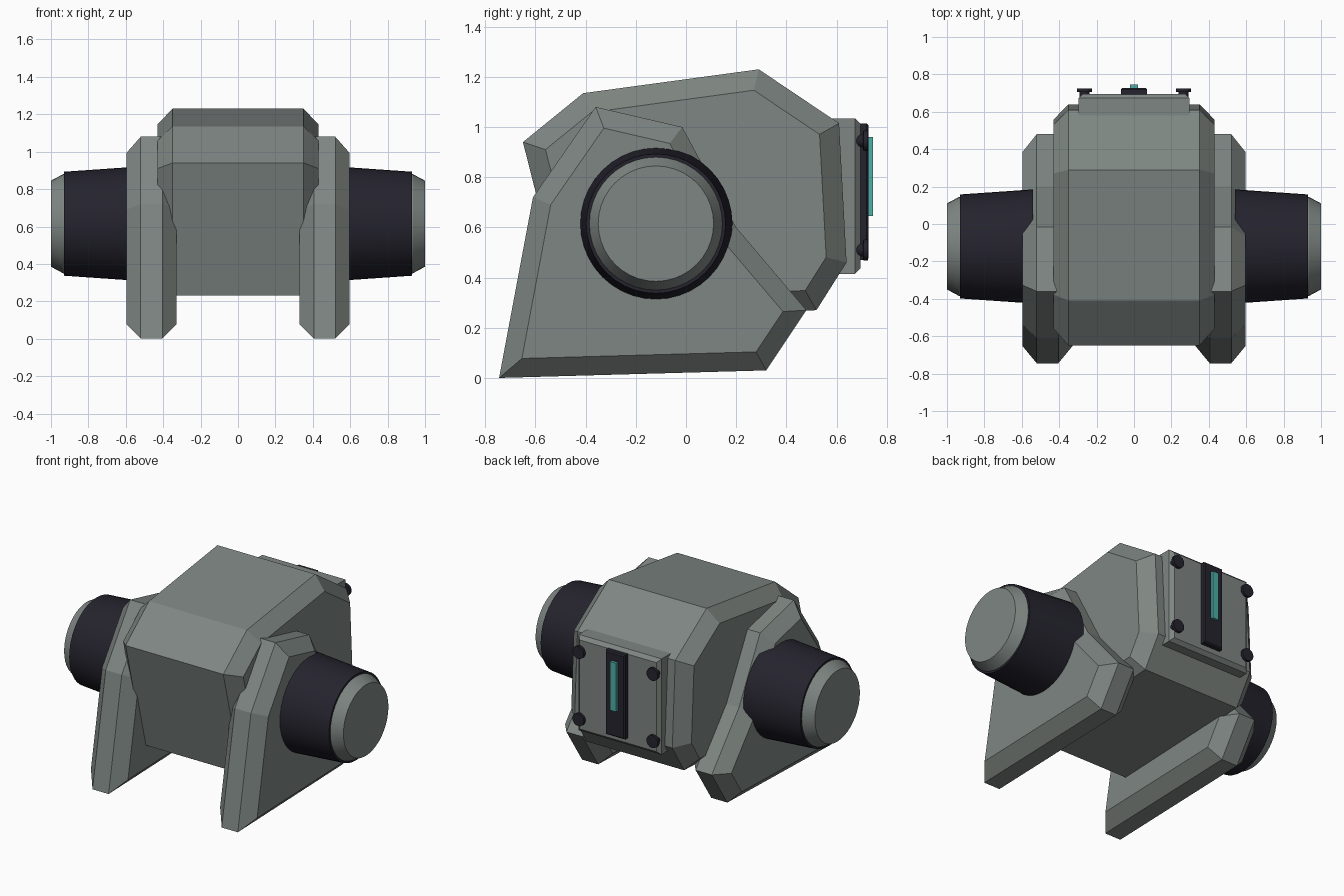
import bpy
import bmesh
from math import pi
from mathutils import Vector, Matrix

if "Cube" in bpy.data.objects:
    bpy.data.objects.remove(bpy.data.objects["Cube"])


def material(name, rgb):
    m = bpy.data.materials.new(name)
    m.use_nodes = True
    m.diffuse_color = (*rgb, 1)
    bsdf = m.node_tree.nodes["Principled BSDF"]
    bsdf.inputs["Base Color"].default_value = (*rgb, 1)
    bsdf.inputs["Roughness"].default_value = 0.7
    return m


GREY = material("grey green metal", (0.21, 0.24, 0.225))
DARK = material("dark navy", (0.018, 0.017, 0.027))
TEAL = material("teal light", (0.08, 0.42, 0.38))


def finish(bm, name, mat, smooth=False):
    bmesh.ops.recalc_face_normals(bm, faces=bm.faces)
    mesh = bpy.data.meshes.new(name)
    bm.to_mesh(mesh)
    bm.free()
    mesh.materials.append(mat)
    ob = bpy.data.objects.new(name, mesh)
    bpy.context.collection.objects.link(ob)
    if smooth:
        bpy.ops.object.select_all(action='DESELECT')
        ob.select_set(True)
        bpy.context.view_layer.objects.active = ob
        bpy.ops.object.shade_smooth_by_angle(angle=pi / 7)
    return ob


def inset(profile, d):
    """Mitred inward offset of a clockwise (y, z) outline."""
    pts = [Vector(p) for p in profile]
    out = []
    for i, p in enumerate(pts):
        a = (p - pts[i - 1]).normalized()
        b = (pts[(i + 1) % len(pts)] - p).normalized()
        na, nb = Vector((a.y, -a.x)), Vector((b.y, -b.x))
        out.append(p + (na + nb) * d / (1 + na.dot(nb)))
    return out


def chamfered_slab(name, profile, x0, x1, d, mat):
    """Outline extruded along x, with chamfered rims on both sides."""
    small = inset(profile, d)
    bm = bmesh.new()
    rings = [[bm.verts.new((x, *p)) for p in outline] for x, outline in
             ((x0, small), (x0 + d, profile), (x1 - d, profile), (x1, small))]
    n = len(profile)
    for r, s in zip(rings, rings[1:]):
        for i in range(n):
            j = (i + 1) % n
            bm.faces.new((r[i], r[j], s[j], s[i]))
    bm.faces.new(rings[0])
    bm.faces.new(rings[-1])
    return finish(bm, name, mat)


def turned(name, rings, origin, axis, mat, sides=40):
    """Closed solid of revolution from (distance, radius) rings."""
    bm = bmesh.new()
    turn = Vector((0, 0, 1)).rotation_difference(Vector(axis)).to_matrix()
    loops = []
    for h, r in rings:
        loops.append([bm.verts.new(Vector(origin) + turn @ (
            Matrix.Rotation(2 * pi * i / sides, 3, 'Z') @ Vector((r, 0, h))))
            for i in range(sides)])
    for r, s in zip(loops, loops[1:]):
        for i in range(sides):
            j = (i + 1) % sides
            bm.faces.new((r[i], r[j], s[j], s[i]))
    bm.faces.new(loops[0])
    bm.faces.new(loops[-1])
    return finish(bm, name, mat, smooth=True)


def box(name, lo, hi, mat, bevel=0):
    lo, hi = Vector(lo), Vector(hi)
    bm = bmesh.new()
    bmesh.ops.create_cube(bm, size=1, matrix=Matrix.Translation(
        (lo + hi) / 2) @ Matrix.Diagonal((*(hi - lo), 1)))
    if bevel:
        rim = [e for e in bm.edges if all(v.co.y > hi.y - 0.001 for v in e.verts)]
        bmesh.ops.bevel(bm, geom=rim, offset=bevel, segments=1, affect='EDGES')
    return finish(bm, name, mat)


# Central body
body = [(-0.65, 0.94), (-0.41, 1.135), (0.29, 1.23), (0.61, 1.015),
        (0.64, 0.46), (0.52, 0.27), (-0.47, 0.23)]
chamfered_slab("body", body, -0.43, 0.43, 0.08, GREY)

# Side plates with tapered round hubs
plate = [(-0.745, 0), (-0.61, 0.72), (-0.36, 1.08), (-0.015, 1.0),
         (0.2, 0.6), (0.48, 0.27), (0.32, 0.03)]
for side, s in (("left", 1), ("right", -1)):
    x0, x1 = sorted((s * 0.33, s * 0.595))
    chamfered_slab(side + "_plate", plate, x0, x1, 0.075, GREY)
    hub = (0, -0.12, 0.615)
    turned(side + "_hub", [(0.54, 0.305), (0.93, 0.278), (0.93, 0.255)],
           hub, (s, 0, 0), DARK)
    turned(side + "_hub_cap", [(0.9, 0.265), (0.935, 0.265), (1.0, 0.23)],
           hub, (s, 0, 0), GREY)

# Rear panel with light strip
box("rear_panel", (-0.297, 0.55, 0.415), (0.297, 0.695, 1.035), GREY, 0.022)
box("light_housing", (-0.07, 0.68, 0.47), (0.07, 0.728, 1.015), DARK, 0.008)
box("light_strip", (-0.022, 0.72, 0.645), (0.022, 0.745, 0.96), TEAL)

# Panel bolts
for side, x in (("left", 0.265), ("right", -0.265)):
    for level, z in (("upper", 0.945), ("lower", 0.51)):
        turned(f"{level}_{side}_bolt",
               [(0, 0.026), (0.025, 0.026), (0.027, 0.041), (0.045, 0.041)],
               (x, 0.68, z), (0, 1, 0), DARK, sides=16)
